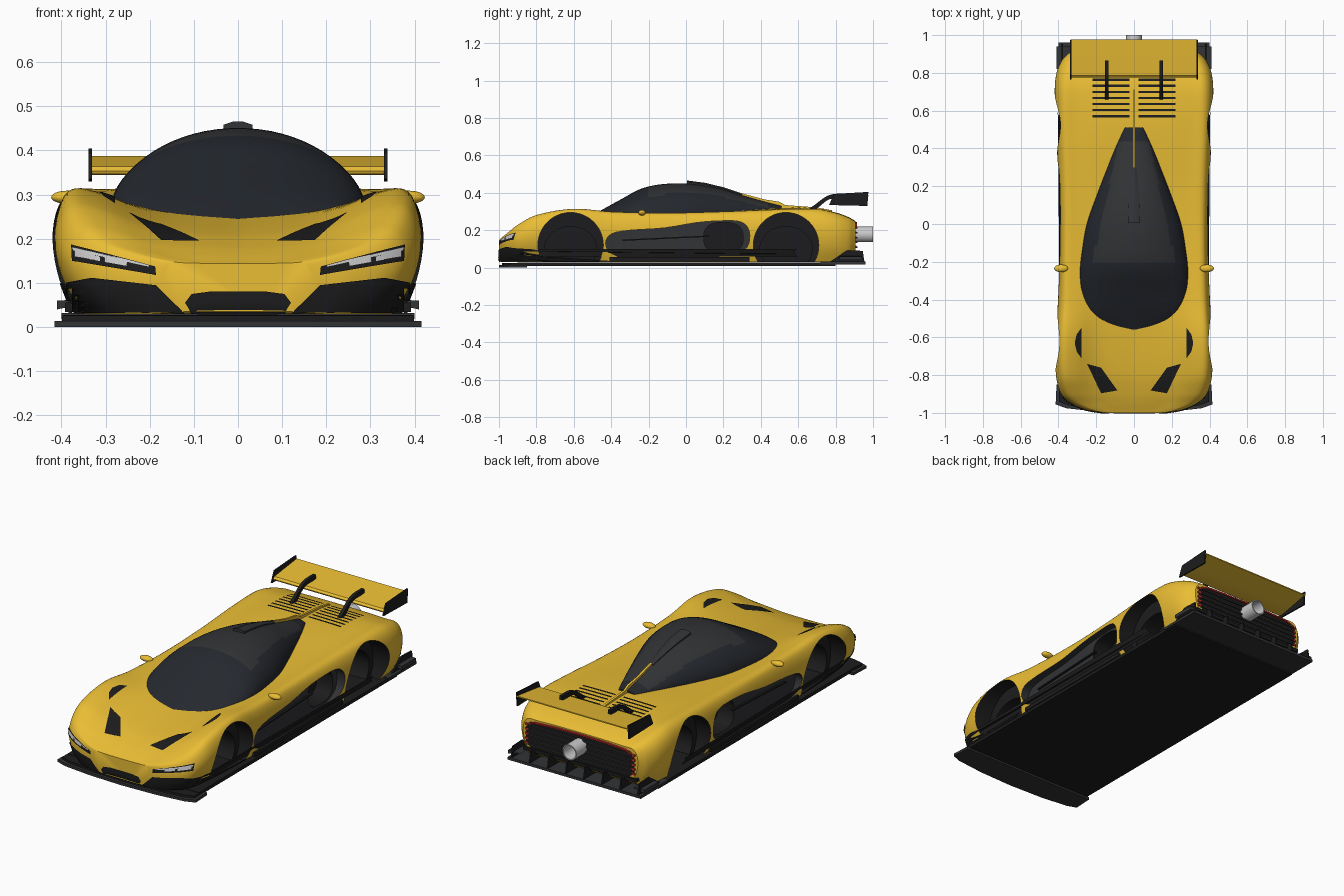
import bpy, bmesh
from math import sin, cos, pi, radians
from mathutils import Vector
from mathutils.bvhtree import BVHTree

if "Cube" in bpy.data.objects:
    bpy.data.objects.remove(bpy.data.objects["Cube"])


def material(name, r, g, b):
    m = bpy.data.materials.new(name)
    m.diffuse_color = (r, g, b, 1)
    m.use_nodes = True
    m.node_tree.nodes["Principled BSDF"].inputs["Base Color"].default_value = m.diffuse_color
    return m


YEL = material("yellow_paint", .82, .51, .035)
BLK = material("black_trim", .012, .012, .013)
CARB = material("dark_panel", .032, .033, .036)
GLASS = material("tinted_glass", .018, .021, .027)
WHITE = material("lamp_white", .8, .8, .82)
RED = material("lamp_red", .7, .03, .03)
STEEL = material("steel", .6, .6, .6)


def finish(name, bm, *mats):
    bmesh.ops.recalc_face_normals(bm, faces=bm.faces)
    me = bpy.data.meshes.new(name)
    bm.to_mesh(me)
    bm.free()
    ob = bpy.data.objects.new(name, me)
    bpy.context.collection.objects.link(ob)
    for m in mats:
        me.materials.append(m)
    return ob


def loft_bm(rings):
    bm = bmesh.new()
    vs = [[bm.verts.new(p) for p in r] for r in rings]
    n = len(vs[0])
    for a, b in zip(vs, vs[1:]):
        for i in range(n):
            bm.faces.new((a[i], a[(i + 1) % n], b[(i + 1) % n], b[i]))
    bm.faces.new(vs[0])
    bm.faces.new(vs[-1])
    bmesh.ops.recalc_face_normals(bm, faces=bm.faces)
    return bm


def at(axis, u, v, t):
    return {'x': (t, u, v), 'y': (u, t, v), 'z': (u, v, t)}[axis]


def prism(name, pts, axis, a, b, *mats):
    return finish(name, loft_bm([[at(axis, u, v, t) for u, v in pts] for t in (a, b)]), *mats)


def box(name, x0, x1, y0, y1, z0, z1, mat):
    return prism(name, [(x0, y0), (x1, y0), (x1, y1), (x0, y1)], 'z', z0, z1, mat)


def hermite(p0, p1, p2, p3, t, h=(1, 1, 1)):
    """Smooth spline between p1 and p2; h are the three knot spacings."""
    out = []
    for a, b, c, d in zip(p0, p1, p2, p3):
        m1 = (c - a) / (h[0] + h[1]) * h[1] if h[0] else c - b
        m2 = (d - b) / (h[1] + h[2]) * h[1] if h[2] else c - b
        out.append((2*t**3 - 3*t*t + 1)*b + (t**3 - 2*t*t + t)*m1 + (3*t*t - 2*t**3)*c + (t**3 - t*t)*m2)
    return out


def spline(rows, steps, keyed=False):
    out, n = [], len(rows)
    for i in range(n - 1):
        q = [rows[max(i - 1, 0)], rows[i], rows[i + 1], rows[min(i + 2, n - 1)]]
        h = [q[k + 1][0] - q[k][0] for k in range(3)] if keyed else (1, 1, 1)
        for s in range(steps):
            r = hermite(*q, s / steps, h)
            if keyed:
                r[0] = q[1][0] + (q[2][0] - q[1][0]) * s / steps
            out.append(r)
    return out + [list(rows[-1])]


# Body stations: y, max half width, shoulder x, shoulder z, centre z, sill half width, sill z
BODY = [(-1.0, .17, .15, .146, .144, .12, .035), (-.985, .25, .22, .160, .15, .20, .03),
        (-.95, .335, .30, .188, .165, .28, .03), (-.9, .385, .345, .228, .183, .32, .03),
        (-.8, .413, .37, .28, .21, .345, .03), (-.6, .415, .374, .313, .24, .36, .03),
        (-.4, .402, .365, .297, .262, .37, .03), (-.1, .393, .36, .29, .28, .37, .03),
        (.2, .40, .36, .297, .298, .37, .03), (.5, .412, .37, .308, .318, .37, .03),
        (.7, .42, .37, .31, .313, .37, .03), (.8, .41, .36, .29, .295, .36, .03),
        (.87, .38, .335, .265, .27, .34, .04), (.905, .345, .31, .245, .25, .31, .07)]


def body_ring(y, w, xf, zf, zc, wb, zb):
    zm = zb + .6 * (zf - zb)
    key = [(0, zc), (.5*xf, zc + .2*(zf - zc)), (.82*xf, zc + .84*(zf - zc)), (xf, zf),
           (xf + .75*(w - xf), zf - .35*(zf - zm)), (w, zm), (wb + .7*(w - wb), zb + .28*(zf - zb)), (wb, zb)]
    half = spline(key, 4) + [[wb * .5, zb], [0, zb]]
    return [(x, y, z) for x, z in half] + [(-x, y, z) for x, z in half[-2:0:-1]]


bm = loft_bm([body_ring(*r) for r in spline(BODY, 6, True)])
SKIN = BVHTree.FromBMesh(bm)
body = finish("body", bm, YEL, BLK, CARB)


def circle(cu, cv, ru, rv, n=48, e=1.0):
    p = lambda c: abs(c)**e * (1 if c > 0 else -1)
    return [(cu + ru*p(cos(2*pi*i/n)), cv + rv*p(sin(2*pi*i/n))) for i in range(n)]


def cut(pts, x0, slot):
    """Carve a side opening into both flanks; its walls take the given material slot."""
    for s in (1, -1):
        c = prism("cutter", pts, 'x', s * x0, s * .6, YEL, BLK, CARB)
        for f in c.data.polygons:
            f.material_index = slot
        m = body.modifiers.new("cut", 'BOOLEAN')
        m.operation, m.solver, m.object = 'DIFFERENCE', 'EXACT', c
        bpy.context.view_layer.objects.active = body
        bpy.ops.object.modifier_apply(modifier=m.name)
        bpy.data.objects.remove(c)


# Wheel arches, side pod recess and side intake
for yc in (-.617, .535):
    cut(circle(yc, .12, .175, .175), .315, 1)
    cut(circle(yc, .10, .14, .12), .21, 1)
pod = [(-.41, .08), (-.43, .13), (-.40, .18), (-.3, .2), (-.12, .212), (.05, .24), (.17, .25), (.28, .248),
       (.33, .215), (.34, .15), (.31, .095), (.2, .06), (-.1, .05), (-.36, .055)]
cut([tuple(p) for p in spline(pod, 3)], .355, 2)
cut(circle(.2, .16, .105, .082, 32, .75), .26, 1)


def decal(name, pts, axis, mat, eps=.004, back=False, step=.014):
    """Flat outline projected onto the body skin, both sides."""
    for s in (1, -1):
        b = bmesh.new()
        b.faces.new([b.verts.new((s*u, v, 0)) for u, v in pts])
        for k in (0, 1):
            lo, hi = min(v.co[k] for v in b.verts), max(v.co[k] for v in b.verts)
            for i in range(1, int((hi - lo) / step) + 1):
                co, no = [0, 0, 0], [0, 0, 0]
                co[k], no[k] = lo + i * step, 1
                bmesh.ops.bisect_plane(b, geom=b.verts[:] + b.edges[:] + b.faces[:], plane_co=co, plane_no=no)
        bmesh.ops.triangulate(b, faces=b.faces)
        d = Vector((0, 0, -1)) if axis == 'z' else Vector((0, -1 if back else 1, 0))
        miss = []
        for v in b.verts:
            hit, no, _, _ = SKIN.ray_cast(Vector(at(axis, v.co.x, v.co.y, 0)) - d * 2, d)
            if hit:
                v.co = hit + no * eps
            else:
                miss.append(v)
        bmesh.ops.delete(b, geom=miss, context='VERTS')
        finish(name, b, mat)


# Hood vents, fender vents, engine louvres
decal("hood_vent", [(.175, -.76), (.25, -.74), (.175, -.895), (.088, -.88)], 'z', BLK)
decal("fender_vent", [(.28, -.55), (.305, -.585), (.315, -.63), (.305, -.675), (.28, -.71)], 'z', BLK)
for i in range(7):
    y = .565 + i * .032
    decal("engine_louvre", [(.025, y), (.22, y), (.22, y + .012), (.025, y + .012)], 'z', BLK)

# Front intakes and headlights
decal("corner_intake", [(.185, .095), (.33, .112), (.40, .10), (.375, .035), (.12, .033), (.15, .06)], 'y', BLK)
decal("centre_intake", [(0, .032), (.105, .033), (.12, .055), (.105, .075), (.06, .081), (0, .081)], 'y', BLK)
decal("headlight", [(.185, .118), (.373, .15), (.375, .186), (.187, .137)], 'y', BLK)
decal("headlight_strip", [(.20, .136), (.37, .172), (.371, .18), (.2, .14)], 'y', WHITE, .007)
for a, b in ((.25, .3), (.31, .365)):
    f = lambda x: .118 + (x - .185) * .18
    decal("headlight_lens", [(a, f(a) + .008), (b, f(b) + .008), (b, f(b) + .023), (a, f(a) + .018)], 'y', WHITE, .007)

# Canopy stations: y, half width, base z, top z
CAN = [(-.56, .05, .235, .245), (-.54, .135, .238, .256), (-.5, .205, .246, .28), (-.45, .252, .255, .309),
       (-.35, .283, .266, .364), (-.245, .287, .272, .42), (-.14, .275, .277, .445), (0, .25, .283, .45),
       (.15, .198, .29, .43), (.3, .14, .30, .387), (.42, .092, .305, .353), (.51, .052, .31, .33)]
rings = []
for y, w, zb, zt in spline(CAN, 5, True):
    arc = [(w*cos(pi*i/32), y, zb + (zt - zb)*sin(pi*i/32)) for i in range(33)]
    rings.append([(w, y, zb - .04)] + arc + [(-w, y, zb - .04)])
bm = loft_bm(rings)
for f in bm.faces:
    c = f.calc_center_median()
    f.material_index = int(-.2 < c.y < .43 and abs(c.x) < .22 - .22 * (c.y + .2))
finish("canopy", bm, GLASS, CARB)

# Roof scoop and spine fin
finish("roof_scoop", loft_bm([[(-w, y, z - .05), (w, y, z - .05), (w, y, z - .008), (w*.3, y, z), (-w*.3, y, z), (-w, y, z - .008)]
       for y, w, z in ((.005, .033, .466), (.1, .03, .454), (.2, .022, .43), (.3, .012, .397))]), CARB)
prism("spine_fin", [(.3, .397), (.42, .365), (.5, .352), (.53, .335), (.7, .322), (.78, .307), (.78, .28), (.3, .33)],
      'x', -.006, .006, YEL)

# Floor, splitter and side skirts
box("floor", -.395, .395, -.9, .8, .01, .028, BLK)
edge = [(.41, -.85), (.415, -.955), (.36, -.975), (.2, -.993), (0, -1)]
outline = edge + [(-x, y) for x, y in edge[-2::-1]]
prism("splitter", outline, 'z', 0, .014, CARB)
prism("splitter_upper", [(x*.96, y*.985) for x, y in outline], 'z', .012, .026, BLK)
for s in (1, -1):
    box("side_skirt", s*.33, s*.392, -.41, .34, .034, .056, BLK)
    prism("pod_blade", [(-.34, .143), (.12, .165), (.12, .172), (-.34, .15)], 'x', s*.35, s*.366, BLK)
    prism("dive_plane", [(s*.34, .055), (s*.41, .04), (s*.41, .06), (s*.37, .062)], 'y', .82, .94, CARB)

# Mirrors on both doors
for s in (1, -1):
    bm = bmesh.new()
    bmesh.ops.create_uvsphere(bm, u_segments=20, v_segments=12, radius=1)
    bmesh.ops.scale(bm, vec=(.037, .02, .015), verts=bm.verts)
    bmesh.ops.translate(bm, vec=(s*.386, -.235, .294), verts=bm.verts)
    finish("mirror", bm, YEL)

# Rear grille, slats, tail lights
decal("rear_grille", [(0, .085), (.29, .085), (.325, .12), (.325, .2), (.30, .232), (0, .236)], 'y', BLK, .003, True)
for i in range(5):
    box("grille_slat", -.31, .31, .89, .916, .105 + i*.026, .113 + i*.026, CARB)
arc = [(.31, .222), (.27, .235), (.15, .242), (0, .244)]
arc += [(-x, z) for x, z in arc[-2::-1]]
prism("tail_light_bar", arc + [(x, z - .007) for x, z in arc[::-1]], 'y', .895, .914, RED)
for s in (1, -1):
    for i in range(5):
        box("tail_light", s*.308, s*.33, .885, .912, .108 + i*.025, .118 + i*.025, RED)

# Exhaust pipe
finish("exhaust", loft_bm([[(u, y, v) for u, v in circle(0, .178, r, r, 32)]
       for y, r in ((.86, .042), (1, .042), (1, .036), (.9, .036))]), STEEL)

# Rear diffuser with fins
box("diffuser_plate", -.40, .40, .72, .96, .018, .032, CARB)
box("diffuser_roof", -.34, .34, .75, .915, .072, .09, BLK)
for i in range(8):
    x = -.38 + i * .76 / 7
    prism("diffuser_fin", [(.76, .025), (.955, .025), (.945, .09), (.86, .093)], 'x', x - .004, x + .004, BLK)

# Rear wing, endplates and swan-neck mounts
foil = [(.775, .354), (.785, .364), (.86, .374), (.977, .388), (.977, .382), (.86, .358), (.79, .345), (.778, .347)]
prism("wing", foil, 'x', -.335, .335, YEL)
neck = spline([(.65, .308), (.70, .345), (.745, .378), (.79, .394), (.865, .396)], 4)
neck += [[.865, .372]] + spline([(.79, .372), (.755, .36), (.715, .328), (.69, .305)], 4)
for s in (1, -1):
    prism("wing_endplate", [(.765, .335), (.97, .33), (.975, .405), (.79, .394)], 'x', s*.331, s*.339, BLK)
    prism("wing_mount", neck, 'x', s*.136, s*.154, BLK)

# Smooth shading with crisp edges
for o in bpy.context.scene.objects:
    o.select_set(o.type == 'MESH')
bpy.context.view_layer.objects.active = body
bpy.ops.object.shade_smooth_by_angle(angle=radians(32))
